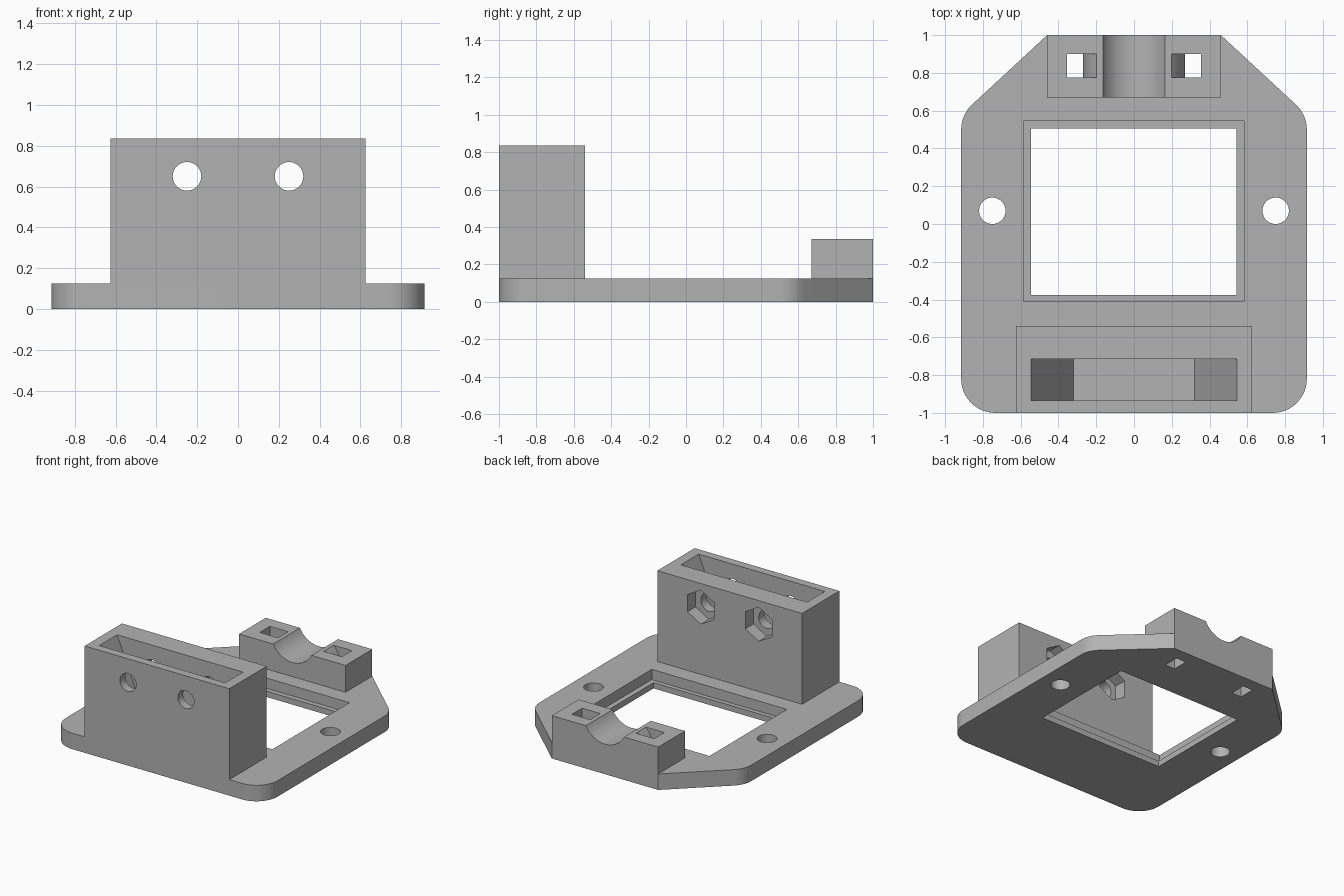
import bpy, bmesh
from math import cos, sin, radians

cube = bpy.data.objects.get("Cube")
if cube:
    bpy.data.objects.remove(cube)

grey = bpy.data.materials.new("plain grey")
grey.use_nodes = True
grey.diffuse_color = (0.45, 0.45, 0.45, 1)
grey.node_tree.nodes["Principled BSDF"].inputs["Base Color"].default_value = grey.diffuse_color


def arc(cx, cy, r, start, end, n):
    angles = [radians(start + (end - start) * i / n) for i in range(n + 1)]
    return [(cx + r * cos(a), cy + r * sin(a)) for a in angles]


def circle(cx, cy, r, n=40, start=0):
    return arc(cx, cy, r, start, start + 360, n)[:-1]


def rect(x0, x1, y0, y1):
    return [(x0, y0), (x1, y0), (x1, y1), (x0, y1)]


def mirror(points):
    return [(-a, b) for a, b in reversed(points)]


def prism(name, points, lo, hi, axis="z"):
    """Extrude a profile: (x, y) along z, or (x, z) along y."""
    place = (lambda a, b, c: (a, b, c)) if axis == "z" else (lambda a, b, c: (a, c, b))
    bm = bmesh.new()
    low = [bm.verts.new(place(a, b, lo)) for a, b in points]
    high = [bm.verts.new(place(a, b, hi)) for a, b in points]
    bm.faces.new(low)
    bm.faces.new(high)
    for i in range(len(points)):
        j = (i + 1) % len(points)
        bm.faces.new((low[i], low[j], high[j], high[i]))
    bmesh.ops.recalc_face_normals(bm, faces=bm.faces)
    mesh = bpy.data.meshes.new(name)
    bm.to_mesh(mesh)
    bm.free()
    mesh.materials.append(grey)
    obj = bpy.data.objects.new(name, mesh)
    bpy.context.collection.objects.link(obj)
    return obj


def cut(target, *profile):
    cutter = prism("cutter", *profile)
    cutter.hide_render = True
    mod = target.modifiers.new("cut", "BOOLEAN")
    mod.operation, mod.solver, mod.object = "DIFFERENCE", "EXACT", cutter
    bpy.context.view_layer.objects.active = target
    bpy.ops.object.modifier_apply(modifier=mod.name)
    bpy.data.objects.remove(cutter)


TOP = 0.125

# Base plate with rounded front corners and tapered back
side = arc(0.735, -0.82, 0.18, -90, 0, 12) + arc(0.735, 0.5, 0.18, 0, 47, 8) + [(0.46, 1)]
plate = prism("base_plate", side + mirror(side), 0, TOP)
cut(plate, rect(-0.585, 0.583, -0.41, 0.545), 0.045, 0.3)
cut(plate, rect(-0.545, 0.543, -0.375, 0.505), -0.1, 0.3)
for s in (-1, 1):
    cut(plate, circle(s * 0.75, 0.07, 0.07), -0.1, 0.3)

# Tall front bracket with a tapered pocket, bolt holes and nut traps
bracket = prism("front_bracket", rect(-0.625, 0.625, TOP, 0.835), -1, -0.54, "y")
pocket = [(-0.32, 0.3), (0.32, 0.3), (0.545, 0.835), (0.545, 0.95), (-0.545, 0.95), (-0.545, 0.835)]
cut(bracket, pocket, -0.935, -0.715, "y")
for s in (-1, 1):
    cut(bracket, circle(s * 0.25, 0.65, 0.07), -1.1, -0.4, "y")
    cut(bracket, circle(s * 0.25, 0.65, 0.133, 6, 30), -0.64, -0.4, "y")

# Rear saddle block with a round channel
saddle = prism("rear_saddle", rect(-0.46, 0.46, TOP, 0.335), 0.67, 1, "y")
cut(saddle, circle(0, 0.421, 0.186, 64), 0.5, 1.2, "y")

# Tie slots with a curved inner wall, through saddle and plate
slot = [(0.27, -0.1), (0.355, -0.1), (0.355, 0.4), (0.2, 0.4)] + arc(0, 0.15, 0.27, 43, 0, 10)
for profile in (slot, mirror(slot)):
    for part in (saddle, plate):
        cut(part, profile, 0.775, 0.9, "y")

# Smooth the round walls, keep edges sharp
for obj in (plate, bracket, saddle):
    bpy.ops.object.select_all(action="DESELECT")
    obj.select_set(True)
    bpy.context.view_layer.objects.active = obj
    bpy.ops.object.shade_smooth_by_angle(angle=radians(30))
